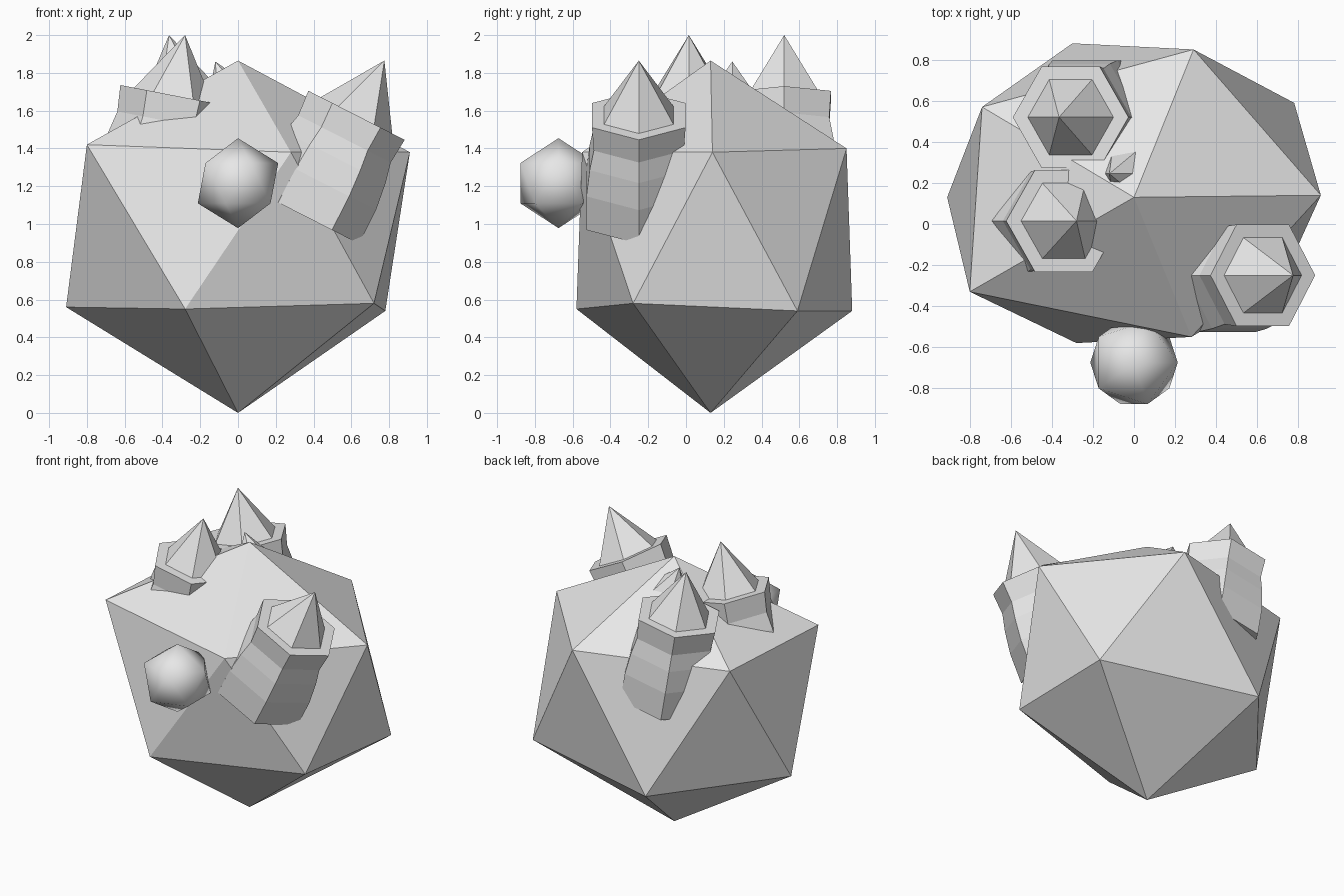
import bpy, bmesh
from math import cos, sin, pi, radians
from mathutils import Matrix, Vector

cube = bpy.data.objects.get("Cube")
if cube:
    bpy.data.objects.remove(cube)

# One plain grey for everything
grey = bpy.data.materials.new("stone_grey")
grey.use_nodes = True
grey.diffuse_color = (0.8, 0.8, 0.8, 1)
grey.node_tree.nodes["Principled BSDF"].inputs["Base Color"].default_value = (0.8, 0.8, 0.8, 1)


def add_object(name, bm, smooth=False):
    bmesh.ops.recalc_face_normals(bm, faces=bm.faces)
    for f in bm.faces:
        f.smooth = smooth
    mesh = bpy.data.meshes.new(name)
    bm.to_mesh(mesh)
    bm.free()
    mesh.materials.append(grey)
    obj = bpy.data.objects.new(name, mesh)
    bpy.context.collection.objects.link(obj)
    return obj


# Boulder: slightly irregular icosahedron
bottom_and_top = [(0, 0.13, 0), (0, 0.13, 1.865)]
lower_ring = [(-0.28, -0.58, 0.55), (0.72, -0.28, 0.58), (0.78, 0.59, 0.54),
              (-0.3, 0.88, 0.54), (-0.91, 0.13, 0.56)]
upper_ring = [(0.28, -0.55, 1.38), (0.91, 0.14, 1.38), (0.29, 0.85, 1.4),
              (-0.74, 0.57, 1.42), (-0.8, -0.33, 1.42)]
bm = bmesh.new()
bottom, top = [bm.verts.new(p) for p in bottom_and_top]
low = [bm.verts.new(p) for p in lower_ring]
high = [bm.verts.new(p) for p in upper_ring]
for i in range(5):
    j = (i + 1) % 5
    bm.faces.new((bottom, low[j], low[i]))
    bm.faces.new((low[i], low[j], high[i]))
    bm.faces.new((low[j], high[j], high[i]))
    bm.faces.new((high[i], high[j], top))
add_object("boulder", bm)

# Crystals: six-sided spike on a collar with a flared root, as (radius, height)
SPIKE = 0.325
PROFILE = [(0.212, 0), (0.286, 0), (0.275, -0.14), (0.3, -0.25), (0.32, -0.4), (0.32, -0.6)]


def crystal(name, tip, tilt):
    bm = bmesh.new()
    apex = bm.verts.new((0, 0, SPIKE))
    rings = [[bm.verts.new((r * cos(k * pi / 3), r * sin(k * pi / 3), z)) for k in range(6)]
             for r, z in PROFILE]
    for k in range(6):
        n = (k + 1) % 6
        bm.faces.new((apex, rings[0][k], rings[0][n]))
        for a, b in zip(rings, rings[1:]):
            bm.faces.new((a[k], b[k], b[n], a[n]))
    bm.faces.new(rings[-1])
    turn = Matrix.Rotation(radians(tilt), 4, 'Y')
    base = Vector(tip) - turn @ Vector((0, 0, SPIKE))
    bm.transform(Matrix.Translation(base) @ turn)
    add_object(name, bm)


crystal("side_crystal", (0.775, -0.25, 1.865), 27)
crystal("back_crystal", (-0.365, 0.52, 2), -10)
crystal("front_crystal", (-0.28, 0.015, 2), 11)
crystal("buried_crystal", (-0.12, 0.245, 1.86), -22)

# Smooth-shaded nose ball
bm = bmesh.new()
bmesh.ops.create_icosphere(bm, subdivisions=1, radius=0.238,
                           matrix=Matrix.Translation((0, -0.675, 1.216)))
add_object("nose_ball", bm, smooth=True)
